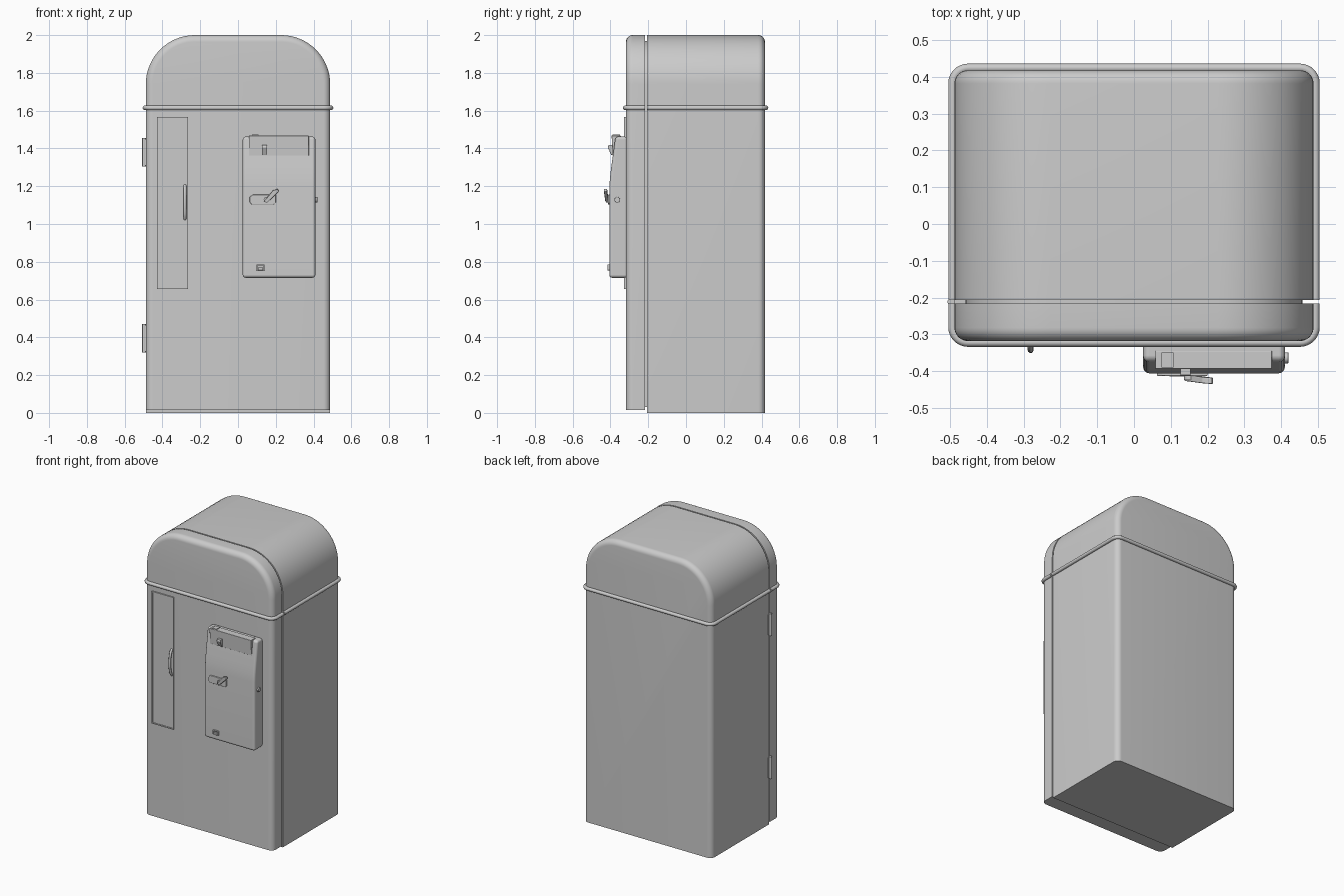
import bpy, bmesh
from math import sin, cos, pi, radians
from mathutils import Vector

if "Cube" in bpy.data.objects:
    bpy.data.objects.remove(bpy.data.objects["Cube"])


def finish(bm, name, bevel=0, segs=3):
    bmesh.ops.recalc_face_normals(bm, faces=bm.faces)
    me = bpy.data.meshes.new(name)
    bm.to_mesh(me)
    bm.free()
    ob = bpy.data.objects.new(name, me)
    bpy.context.collection.objects.link(ob)
    bpy.ops.object.select_all(action='DESELECT')
    bpy.context.view_layer.objects.active = ob
    ob.select_set(True)
    bpy.ops.object.shade_smooth_by_angle(angle=radians(35))
    if bevel:
        m = ob.modifiers.new("bevel", 'BEVEL')
        m.width, m.segments, m.limit_method = bevel, segs, 'ANGLE'
        m.harden_normals = True
    return ob


def loft(name, rings, bevel=0):
    bm = bmesh.new()
    vs = [[bm.verts.new(p) for p in r] for r in rings]
    n = len(vs[0])
    for a, b in zip(vs, vs[1:]):
        for i in range(n):
            bm.faces.new((a[i], a[(i + 1) % n], b[(i + 1) % n], b[i]))
    bm.faces.new(vs[0])
    bm.faces.new(vs[-1][::-1])
    return finish(bm, name, bevel)


def prism_x(name, yz, x0, x1, bevel=0):
    return loft(name, [[(x, y, z) for y, z in yz] for x in (x0, x1)], bevel)


def prism_y(name, xz, y0, y1, bevel=0):
    return loft(name, [[(x, y, z) for x, z in xz] for y in (y0, y1)], bevel)


def rect(a0, a1, b0, b1):
    return [(a0, b0), (a1, b0), (a1, b1), (a0, b1)]


def cylinder(name, centre, r, length, axis, bevel=0):
    bm = bmesh.new()
    rot = Vector((0, 0, 1)).rotation_difference(Vector(axis)).to_matrix().to_4x4()
    bmesh.ops.create_cone(bm, cap_ends=True, segments=20, radius1=r, radius2=r,
                          depth=length, matrix=rot)
    bmesh.ops.translate(bm, vec=centre, verts=bm.verts)
    return finish(bm, name, bevel)


def tube(name, pts, r):
    cu = bpy.data.curves.new(name, 'CURVE')
    cu.dimensions = '3D'
    cu.bevel_depth, cu.bevel_resolution, cu.use_fill_caps = r, 3, True
    sp = cu.splines.new('POLY')
    sp.points.add(len(pts) - 1)
    for p, co in zip(sp.points, pts):
        p.co = (*co, 1)
    ob = bpy.data.objects.new(name, cu)
    bpy.context.collection.objects.link(ob)
    bpy.ops.object.select_all(action='DESELECT')
    bpy.context.view_layer.objects.active = ob
    ob.select_set(True)
    bpy.ops.object.convert(target='MESH')
    return ob


def arch(y, inset, z0):
    # cabinet outline: straight sides, flat top, large rounded shoulders
    w, top, r = 0.488 - inset, 2 - inset, 0.26 - inset
    arc = [(w - r + r * cos(t), top - r + r * sin(t))
           for t in (pi / 2 * i / 16 for i in range(17))]
    pts = [(w, z0)] + arc + [(-x, z) for x, z in arc[::-1]] + [(-w, z0)]
    return [(x, y, z) for x, z in pts]


def shell(name, y_seam, y_end, z0, r=0.036):
    s = 1 if y_end > y_seam else -1
    rings = [arch(y_seam, 0, z0)]
    for i in range(9):
        t = pi / 2 * i / 8
        rings.append(arch(y_end - s * r * (1 - sin(t)), r * (1 - cos(t)), z0))
    return loft(name, rings)


# Cabinet body, front door and the recessed gasket in the seam
shell("cabinet_body", -0.207, 0.418, 0.0)
shell("front_door", -0.216, -0.318, 0.014)
loft("door_gasket", [arch(y, 0.03, 0.03) for y in (-0.23, -0.19)])


# Trim band in two halves, split at the seam
def band(name, y_seam, y_end, r=0.042):
    s = 1 if y_end > y_seam else -1
    w = 0.493
    half = [(w - r + r * cos(t), y_end - s * r + s * r * sin(t))
            for t in (pi / 2 * i / 8 for i in range(9))]
    path = [(w, y_seam)] + half + [(-x, y) for x, y in half[::-1]] + [(-w, y_seam)]
    ob = tube(name, [(x, y, 1.615) for x, y in path], 0.012)
    bpy.ops.object.shade_smooth_by_angle(angle=radians(40))
    return ob


band("trim_band_back", -0.207, 0.424)
band("trim_band_front", -0.216, -0.322)

# Hinges on the left side, across the seam
for label, z in (("upper", 1.38), ("lower", 0.395)):
    cylinder(f"{label}_hinge_pin", (-0.497, -0.212, z), 0.010, 0.15, (0, 0, 1))
    prism_x(f"{label}_hinge_leaf", rect(-0.228, -0.196, z - 0.07, z + 0.07), -0.493, -0.45)

# Narrow bottle door: frame, inset panel
x0, x1, z0, z1, t = -0.43, -0.264, 0.655, 1.567, 0.008
for label, r in (("left", rect(x0, x0 + t, z0, z1)), ("right", rect(x1 - t, x1, z0, z1)),
                 ("bottom", rect(x0, x1, z0, z0 + t)), ("top", rect(x0, x1, z1 - t, z1))):
    prism_y(f"bottle_door_frame_{label}", r, -0.327, -0.31)
prism_y("bottle_door_panel", rect(x0, x1, z0, z1), -0.323, -0.31)

# Bowed pull handle
tube("bottle_door_handle",
     [(-0.281, -0.318 - 0.025 * sin(pi * i / 12) ** 0.5, 1.025 + 0.18 * i / 12)
      for i in range(13)], 0.008)
bpy.ops.object.shade_smooth_by_angle(angle=radians(40))

# Coin mechanism housing with a sloping upper face
prism_x("coin_housing", [(-0.31, 0.715), (-0.406, 0.715), (-0.406, 1.19), (-0.403, 1.24),
                         (-0.396, 1.30), (-0.373, 1.463), (-0.31, 1.463)], 0.025, 0.41, 0.016)

# Hood and coin slot on the upper face
prism_x("coin_hood", [(-0.345, 1.362), (-0.388, 1.362), (-0.394, 1.468), (-0.345, 1.468)],
        0.058, 0.375, 0.002)
prism_x("coin_slot", [(-0.38, 1.37), (-0.396, 1.365), (-0.414, 1.405), (-0.41, 1.418),
                      (-0.38, 1.418)], 0.126, 0.154, 0.002)
prism_x("hood_tab", rect(-0.39, -0.35, 1.46, 1.473), 0.075, 0.108)

# Lever plate, pivot and lever
prism_y("lever_plate", [(0.062, 1.115), (0.072, 1.103), (0.19, 1.103), (0.2, 1.113),
                        (0.2, 1.155), (0.078, 1.155), (0.062, 1.143)], -0.413, -0.40, 0.003)
cylinder("lever_pivot", (0.15, -0.412, 1.128), 0.014, 0.024, (0, 1, 0))
loft("lever", [[(0.136, y, 1.118), (0.16, y, 1.118), (0.216, y - 0.008, 1.172),
                (0.21, y - 0.008, 1.186), (0.185, y - 0.006, 1.178)]
               for y in (-0.427, -0.41)], 0.003)

# Coin return cup
for i, r in enumerate((rect(0.097, 0.103, 0.755, 0.785), rect(0.135, 0.141, 0.755, 0.785),
                       rect(0.097, 0.141, 0.779, 0.785), rect(0.106, 0.132, 0.755, 0.771))):
    prism_y(f"coin_return_part_{i + 1}", r, -0.415, -0.40, 0.001)

# Side lock
cylinder("housing_lock", (0.412, -0.364, 1.128), 0.015, 0.016, (1, 0, 0), 0.002)
